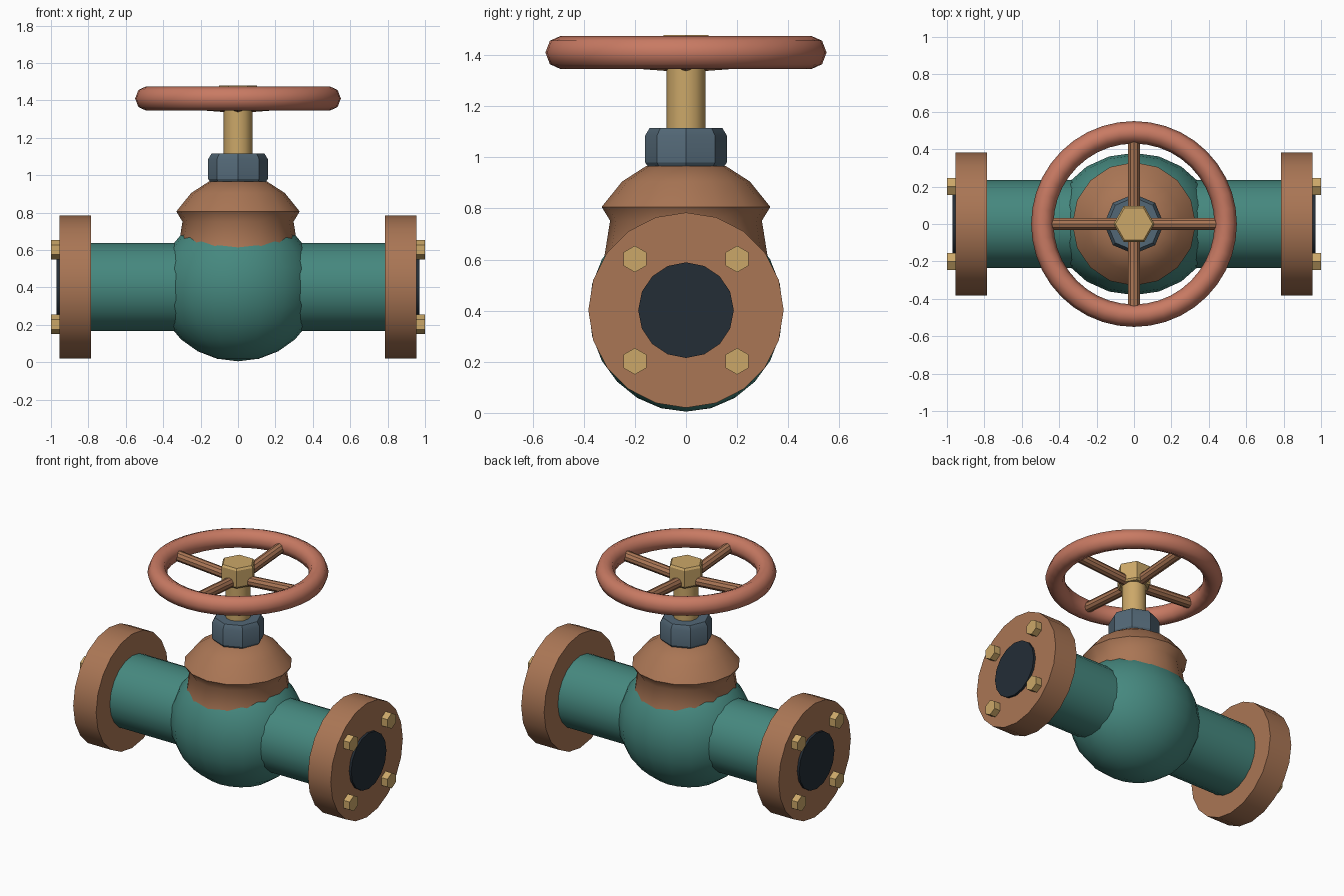
import bpy, bmesh, math
from mathutils import Matrix, Vector

cube = bpy.data.objects.get("Cube")
if cube:
    bpy.data.objects.remove(cube, do_unlink=True)


def material(name, rgb):
    m = bpy.data.materials.new(name)
    m.use_nodes = True
    m.diffuse_color = (*rgb, 1)
    m.node_tree.nodes["Principled BSDF"].inputs["Base Color"].default_value = (*rgb, 1)
    return m


teal = material("teal paint", (0.06, 0.245, 0.21))
bronze = material("bronze", (0.40, 0.18, 0.09))
red = material("wheel red", (0.58, 0.195, 0.125))
brass = material("brass", (0.60, 0.39, 0.14))
steel = material("blue steel", (0.085, 0.136, 0.18))
dark = material("dark bore", (0.017, 0.026, 0.037))

CENTRE = 0.402  # height of the pipe axis
WHEEL = 1.41    # height of the handwheel


def finish(bm, name, mat, angle=35):
    bmesh.ops.recalc_face_normals(bm, faces=bm.faces)
    mesh = bpy.data.meshes.new(name)
    bm.to_mesh(mesh)
    bm.free()
    mesh.materials.append(mat)
    ob = bpy.data.objects.new(name, mesh)
    bpy.context.collection.objects.link(ob)
    bpy.ops.object.select_all(action='DESELECT')
    ob.select_set(True)
    bpy.context.view_layer.objects.active = ob
    bpy.ops.object.shade_smooth_by_angle(angle=math.radians(angle))
    return ob


def lathe(name, profile, sides, mat, angle=35):
    """Capped solid turned about z from (radius, height) pairs."""
    bm = bmesh.new()
    rings = []
    for r, z in profile:
        turns = [math.tau * i / sides for i in range(sides)]
        rings.append([bm.verts.new((r * math.cos(t), r * math.sin(t), z)) for t in turns])
    for low, high in zip(rings, rings[1:]):
        for i in range(sides):
            j = (i + 1) % sides
            bm.faces.new((low[i], low[j], high[j], high[i]))
    bm.faces.new(rings[0][::-1])
    bm.faces.new(rings[-1])
    return finish(bm, name, mat, angle)


def rod(name, start, end, radius, sides, mat):
    """Cylinder between two points."""
    start, end = Vector(start), Vector(end)
    axis = end - start
    turn = axis.to_track_quat('Z', 'Y').to_matrix().to_4x4()
    bm = bmesh.new()
    bmesh.ops.create_cone(bm, cap_ends=True, segments=sides, radius1=radius, radius2=radius,
                          depth=axis.length,
                          matrix=Matrix.Translation((start + end) / 2) @ turn)
    return finish(bm, name, mat)


# Globe body
bm = bmesh.new()
bmesh.ops.create_uvsphere(bm, u_segments=20, v_segments=12, radius=1)
bmesh.ops.scale(bm, vec=(0.43, 0.38, 0.397), verts=bm.verts)
bmesh.ops.translate(bm, vec=(0, 0, CENTRE), verts=bm.verts)
finish(bm, "globe_body", teal)

# Pipe ends, flanges, bores and bolts, mirrored left and right
for side, s in (("left", 1), ("right", -1)):
    def along(name, x0, x1, radius, sides, mat, y=0, z=0):
        rod(f"{side}_{name}", (s * x0, y, CENTRE + z), (s * x1, y, CENTRE + z),
            radius, sides, mat)

    along("pipe", 0.1, 0.8, 0.236, 20, teal)
    along("flange", 0.785, 0.955, 0.382, 20, bronze)
    along("bore", 0.94, 0.97, 0.187, 16, dark)
    for label, y, z in (("front_lower", -1, -1), ("front_upper", -1, 1),
                        ("back_lower", 1, -1), ("back_upper", 1, 1)):
        bolt = bpy.data.objects
        bm = bmesh.new()
        bmesh.ops.create_cone(bm, cap_ends=True, segments=6, radius1=0.052, radius2=0.052,
                              depth=0.06, matrix=Matrix.Translation(
                                  (s * 0.97, y * 0.2, CENTRE + z * 0.2))
                              @ Matrix.Rotation(math.pi / 2, 4, 'Y')
                              @ Matrix.Rotation(math.pi / 2, 4, 'Z'))
        finish(bm, f"{side}_{label}_bolt", brass)

# Bonnet with its flared skirt and domed top
lathe("bonnet", [(0.335, 0.54), (0.318, 0.62), (0.297, 0.752), (0.33, 0.806),
                 (0.25, 0.905), (0.157, 0.965)], 16, bronze, 50)

# Packing nut, stem and hub nut
lathe("packing_nut", [(0.14, 0.95), (0.16, 0.98), (0.16, 1.085), (0.142, 1.115)], 8, steel, 30)
lathe("stem", [(0.077, 1.1), (0.077, 1.36)], 12, brass)
lathe("hub_nut", [(0.1, 1.345), (0.11, 1.357), (0.11, 1.466), (0.1, 1.479)], 6, brass, 30)

# Handwheel rim
bm = bmesh.new()
steps, sides = 40, 8
rim = []
for i in range(steps):
    a = math.tau * i / steps
    ring = []
    for j in range(sides):
        b = math.tau * j / sides
        r = 0.49 + 0.06 * math.cos(b)
        ring.append(bm.verts.new((r * math.cos(a), r * math.sin(a), WHEEL + 0.065 * math.sin(b))))
    rim.append(ring)
for i in range(steps):
    a, b = rim[i], rim[(i + 1) % steps]
    for j in range(sides):
        k = (j + 1) % sides
        bm.faces.new((a[j], b[j], b[k], a[k]))
finish(bm, "handwheel_rim", red, 60)

# Spokes, dipping slightly toward the hub
for label, x, y in (("left", 1, 0), ("back", 0, 1), ("right", -1, 0), ("front", 0, -1)):
    rod(f"{label}_spoke", (0, 0, 1.366), (0.45 * x, 0.45 * y, 1.4), 0.034, 10, bronze)
